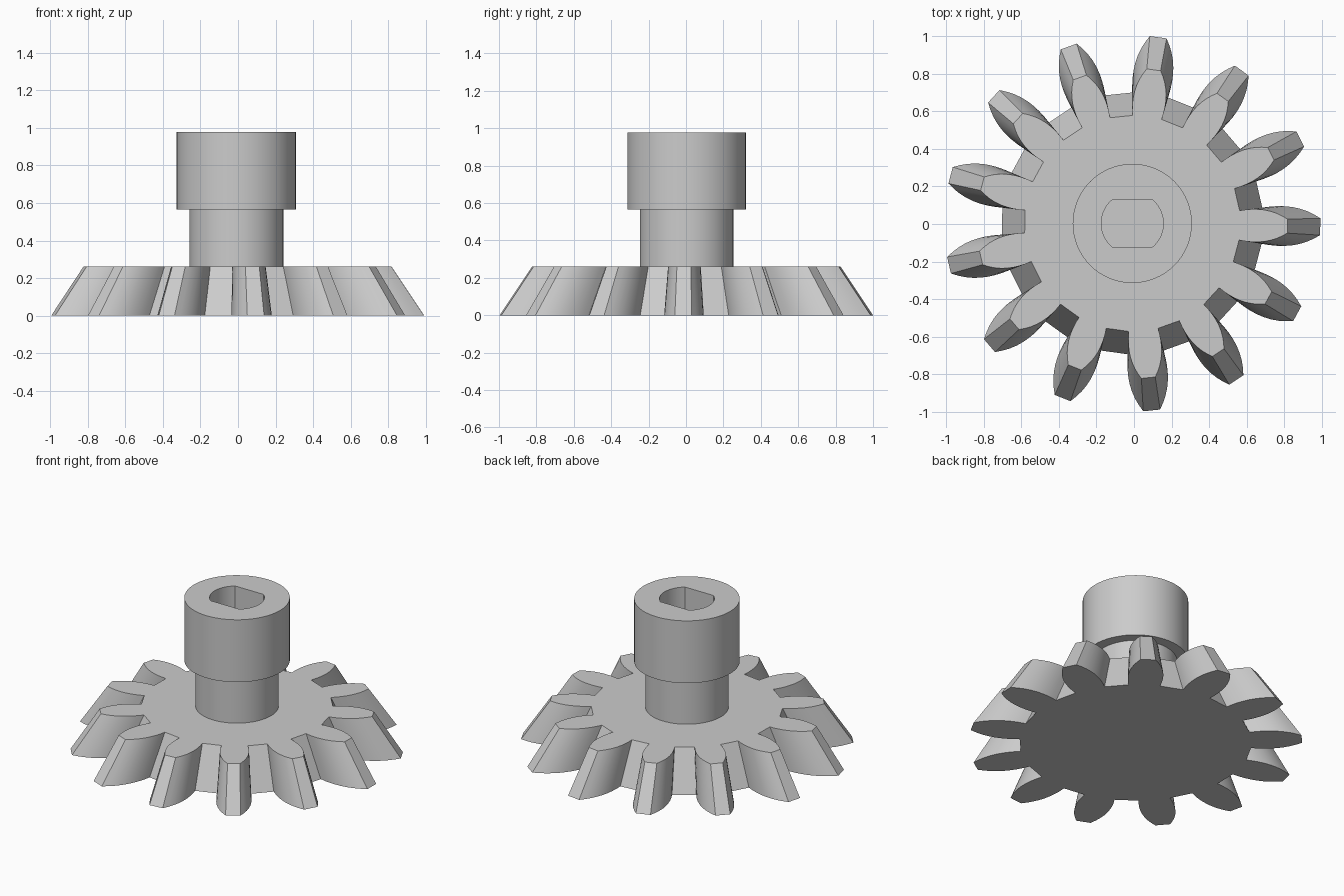
import bpy
import bmesh
from math import sin, cos, pi, radians

if "Cube" in bpy.data.objects:
    bpy.data.objects.remove(bpy.data.objects["Cube"], do_unlink=True)

TEETH = 13
CENTRE = (-0.009, 0.003, 0)
GEAR_TOP = 0.262
TAPER = 0.825          # size of the top outline relative to the bottom one
SEGMENTS = 64

grey = bpy.data.materials.new("light grey")
grey.use_nodes = True
colour = (0.6, 0.6, 0.6, 1)
grey.diffuse_color = colour
grey.node_tree.nodes["Principled BSDF"].inputs["Base Color"].default_value = colour


def ring(bm, points, z):
    return [bm.verts.new((x, y, z)) for x, y in points]


def skin(bm, low, high):
    """Join two matching closed loops with quads."""
    n = len(low)
    for i in range(n):
        j = (i + 1) % n
        bm.faces.new((low[i], low[j], high[j], high[i]))


def finish(bm, name):
    bmesh.ops.recalc_face_normals(bm, faces=bm.faces)
    mesh = bpy.data.meshes.new(name)
    bm.to_mesh(mesh)
    bm.free()
    mesh.materials.append(grey)
    obj = bpy.data.objects.new(name, mesh)
    obj.location = CENTRE
    bpy.context.collection.objects.link(obj)
    bpy.ops.object.select_all(action="DESELECT")
    obj.select_set(True)
    bpy.context.view_layer.objects.active = obj
    bpy.ops.object.shade_smooth_by_angle(angle=radians(30))
    return obj


# Bevel gear: one tooth flank as (radius along tooth, half width), repeated round
flank = [(0.69, 0.095), (0.73, 0.102), (0.77, 0.1055), (0.81, 0.1055),
         (0.85, 0.102), (0.89, 0.094), (0.93, 0.081), (0.965, 0.065), (1.0, 0.045)]
tooth = [(r, -w) for r, w in flank] + [(r, w) for r, w in reversed(flank)]
outline = []
for k in range(TEETH):
    a = 2 * pi * k / TEETH - radians(1)
    outline += [(x * cos(a) - y * sin(a), x * sin(a) + y * cos(a)) for x, y in tooth]

bm = bmesh.new()
bottom = ring(bm, outline, 0)
top = ring(bm, [(x * TAPER, y * TAPER) for x, y in outline], GEAR_TOP)
skin(bm, bottom, top)
bm.faces.new(bottom)
bm.faces.new(top)
finish(bm, "bevel_gear")

# Hub: stepped shaft and collar with a two-flat bore down to the gear face
angles = [2 * pi * i / SEGMENTS for i in range(SEGMENTS)]
BORE = 0.165
FLAT = BORE * sin(angles[9])


def circle(radius):
    return [(radius * cos(a), radius * sin(a)) for a in angles]


def bore_outline():
    points = []
    for a in angles:
        r = min(BORE, FLAT / max(abs(sin(a)), 0.001))
        points.append((r * cos(a), r * sin(a)))
    return points


sections = [(circle(0.25), GEAR_TOP), (circle(0.25), 0.565),
            (circle(0.317), 0.565), (circle(0.317), 0.978),
            (bore_outline(), 0.978), (bore_outline(), GEAR_TOP)]
bm = bmesh.new()
loops = [ring(bm, points, z) for points, z in sections]
for low, high in zip(loops, loops[1:]):
    skin(bm, low, high)
skin(bm, loops[-1], loops[0])
finish(bm, "hub")
